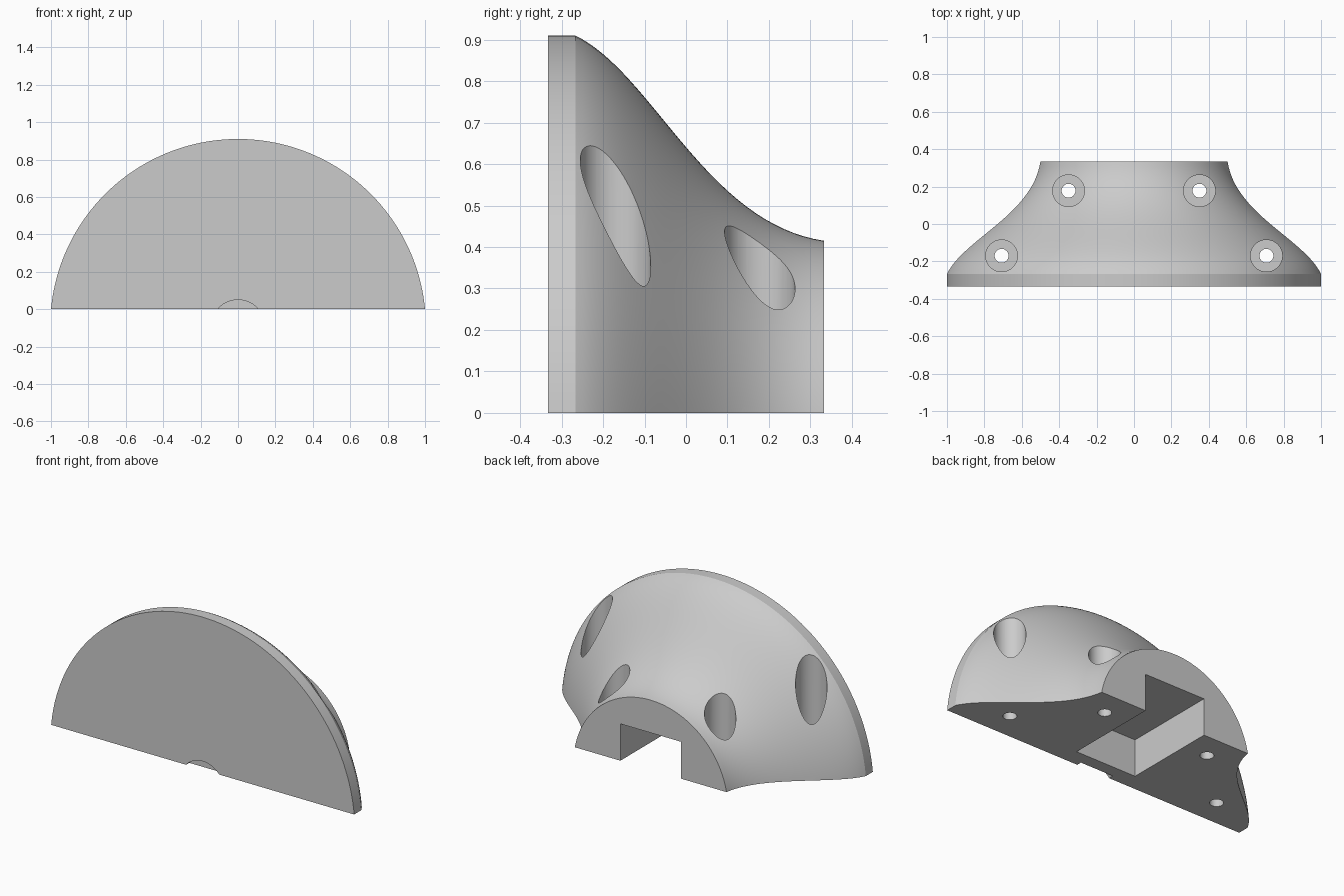
import bpy, bmesh, math
from mathutils import Matrix, Vector

if "Cube" in bpy.data.objects:
    bpy.data.objects.remove(bpy.data.objects["Cube"], do_unlink=True)

AXIS_Z = -0.0945          # height of the axis of revolution
FRONT, BACK = -0.333, 0.333
POCKET_END = -0.23
SEGMENTS = 160

# Single grey material
grey = bpy.data.materials.new("light grey")
grey.use_nodes = True
colour = (0.6, 0.6, 0.6, 1)
grey.diffuse_color = colour
grey.node_tree.nodes["Principled BSDF"].inputs["Base Color"].default_value = colour


def make_object(name, bm):
    bmesh.ops.recalc_face_normals(bm, faces=bm.faces)
    mesh = bpy.data.meshes.new(name)
    bm.to_mesh(mesh)
    bm.free()
    mesh.materials.append(grey)
    obj = bpy.data.objects.new(name, mesh)
    bpy.context.collection.objects.link(obj)
    return obj


def cylinder(name, radius, start, end, segments=64):
    """Cylinder between two points."""
    a, b = Vector(start), Vector(end)
    turn = (b - a).to_track_quat('Z', 'Y').to_matrix().to_4x4()
    bm = bmesh.new()
    bmesh.ops.create_cone(bm, cap_ends=True, segments=segments,
                          radius1=radius, radius2=radius, depth=(b - a).length,
                          matrix=Matrix.Translation((a + b) / 2) @ turn)
    return make_object(name, bm)


def box(name, low, high):
    low, high = Vector(low), Vector(high)
    bm = bmesh.new()
    bmesh.ops.create_cube(bm, size=1, matrix=Matrix.Translation((low + high) / 2)
                          @ Matrix.Diagonal((high - low).to_4d()))
    return make_object(name, bm)


def bezier(p, steps):
    for i in range(steps + 1):
        t = i / steps
        s = 1 - t
        w = (s**3, 3*s*s*t, 3*s*t*t, t**3)
        yield tuple(sum(w[k] * p[k][c] for k in range(4)) for c in (0, 1))


# Flared body: rim and S-curve revolved about the y axis, cut flat at the base
profile = [(FRONT, 0.91)]
profile += bezier([(-0.267, 0.91), (-0.08, 0.82), (0.05, 0.457), (BACK, 0.415)], 32)
bm = bmesh.new()
rings = []
for y, z in profile:
    r = z - AXIS_Z
    rings.append([bm.verts.new((r * math.sin(a), y, AXIS_Z + r * math.cos(a)))
                  for a in (2 * math.pi * i / SEGMENTS for i in range(SEGMENTS))])
for r0, r1 in zip(rings, rings[1:]):
    for i in range(SEGMENTS):
        j = (i + 1) % SEGMENTS
        bm.faces.new((r0[i], r0[j], r1[j], r1[i]))
bm.faces.new(rings[0])
bm.faces.new(rings[-1])
cut = bmesh.ops.bisect_plane(bm, geom=bm.verts[:] + bm.edges[:] + bm.faces[:],
                             plane_co=(0, 0, 0), plane_no=(0, 0, 1), clear_inner=True)
bmesh.ops.contextual_create(
    bm, geom=[e for e in cut["geom_cut"] if isinstance(e, bmesh.types.BMEdge)])
body = make_object("flared_body", bm)

# Cutters: rear pocket, shallow front recess, counterbored screw holes
cutters = [
    box("pocket_cutter", (-0.2, POCKET_END, -0.2), (0.2, BACK + 0.1, 0.22)),
    cylinder("recess_cutter", 0.1445, (0, FRONT - 0.1, AXIS_Z),
             (0, FRONT + 0.03, AXIS_Z), 96),
]
for side in (-1, 1):
    for x, y in ((0.35, 0.178), (0.708, -0.17)):
        cutters.append(cylinder("counterbore_cutter", 0.085,
                                (side * x, y, 0.15), (side * x, y, 1.2)))
        cutters.append(cylinder("screw_hole_cutter", 0.037,
                                (side * x, y, -0.2), (side * x, y, 0.3), 48))

bpy.context.view_layer.objects.active = body
body.select_set(True)
for cutter in cutters:
    cutter.hide_render = True
    mod = body.modifiers.new("cut", 'BOOLEAN')
    mod.operation = 'DIFFERENCE'
    mod.solver = 'EXACT'
    mod.object = cutter
    bpy.ops.object.modifier_apply(modifier=mod.name)
    bpy.data.objects.remove(cutter, do_unlink=True)

bpy.ops.object.shade_smooth_by_angle(angle=math.radians(18))
